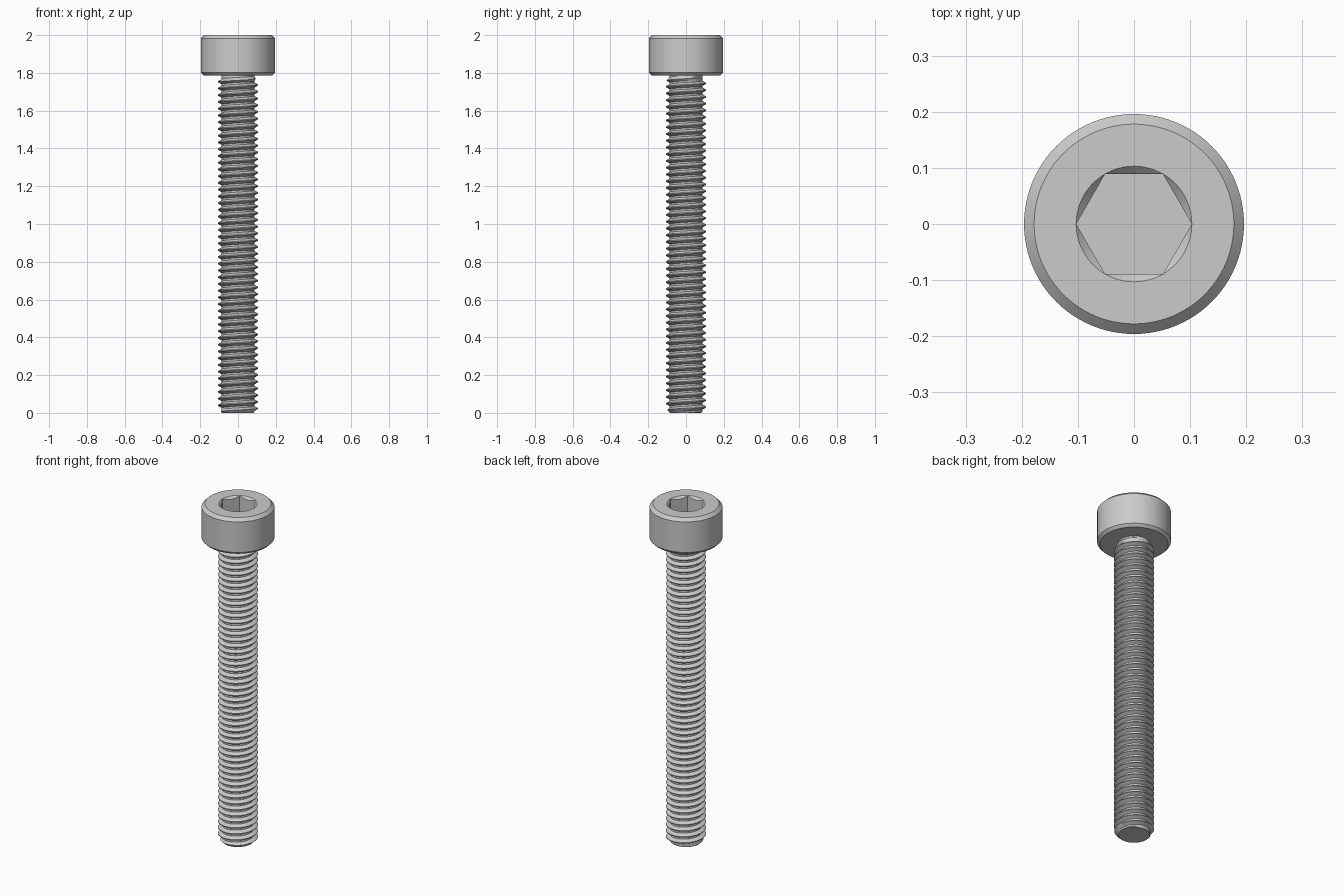
import bpy
import bmesh
from math import cos, sin, pi, radians

cube = bpy.data.objects.get("Cube")
if cube:
    bpy.data.objects.remove(cube)

SEG = 96                      # divisible by six so hex corners land on vertices
HEAD_BOTTOM, TOP = 1.786, 2.0
HEAD_R, CHAMFER = 0.196, 0.018
SOCKET_R, SOCKET_DEPTH = 0.103, 0.1
PITCH, CREST_R, ROOT_R = 0.0357, 0.107, 0.0865
TIP_R = 0.084

steel = bpy.data.materials.new("grey steel")
steel.use_nodes = True
steel.diffuse_color = (0.6, 0.6, 0.6, 1)
steel.node_tree.nodes["Principled BSDF"].inputs["Base Color"].default_value = (0.6, 0.6, 0.6, 1)


def finish(bm, name):
    bmesh.ops.remove_doubles(bm, verts=bm.verts, dist=1e-5)
    bmesh.ops.recalc_face_normals(bm, faces=bm.faces)
    mesh = bpy.data.meshes.new(name)
    bm.to_mesh(mesh)
    bm.free()
    mesh.materials.append(steel)
    obj = bpy.data.objects.new(name, mesh)
    bpy.context.collection.objects.link(obj)
    bpy.ops.object.select_all(action="DESELECT")
    obj.select_set(True)
    bpy.context.view_layer.objects.active = obj
    bpy.ops.object.shade_smooth_by_angle(angle=radians(30))
    return obj


def bridge(bm, lower, upper):
    n = len(lower)
    for i in range(n):
        j = (i + 1) % n
        bm.faces.new((lower[i], lower[j], upper[j], upper[i]))


def hex_radius(a):
    return SOCKET_R * cos(pi / 6) / cos(a % (pi / 3) - pi / 6)


# Head: stacked rings, with a round countersink meeting the hexagonal socket
def circle(r, z):
    return lambda a: (r, z)


rings = [
    circle(HEAD_R - 0.015, HEAD_BOTTOM),
    circle(HEAD_R, HEAD_BOTTOM + 0.015),
    circle(HEAD_R, TOP - CHAMFER),
    circle(HEAD_R - CHAMFER, TOP),
    circle(SOCKET_R, TOP),
    lambda a: (hex_radius(a), TOP - (SOCKET_R - hex_radius(a))),
    lambda a: (hex_radius(a), TOP - SOCKET_DEPTH),
]
bm = bmesh.new()
loops = []
for ring in rings:
    loop = []
    for i in range(SEG):
        a = 2 * pi * i / SEG
        r, z = ring(a)
        loop.append(bm.verts.new((r * cos(a), r * sin(a), z)))
    loops.append(loop)
for lower, upper in zip(loops, loops[1:]):
    bridge(bm, lower, upper)
bm.faces.new(loops[0][::-1])
bm.faces.new(loops[-1])
finish(bm, "socket_head")


# Shank: one helical strip, tapered at the tip and run out under the head
def limit(r, z):
    tip = TIP_R + max(z, -0.02)
    runout = ROOT_R + max(0, HEAD_BOTTOM - 0.008 - z)
    return min(r, tip, runout)


profile = [(0, ROOT_R), (0.25, ROOT_R), (0.5625, CREST_R), (0.6875, CREST_R), (1, ROOT_R)]
STEPS = 48
turns = int(HEAD_BOTTOM / PITCH) + 4
bm = bmesh.new()
previous = None
for i in range(STEPS * turns + 1):
    a = 2 * pi * i / STEPS
    base = PITCH * (i / STEPS - 2)
    row = []
    for share, r in profile:
        z = base + share * PITCH
        r = limit(r, z)
        row.append(bm.verts.new((r * cos(a), r * sin(a), z)))
    if previous:
        for k in range(len(profile) - 1):
            bm.faces.new((previous[k], row[k], row[k + 1], previous[k + 1]))
    previous = row
bmesh.ops.remove_doubles(bm, verts=bm.verts, dist=1e-5)

# Trim both ends flat and cap them
for z, normal in ((0, (0, 0, -1)), (HEAD_BOTTOM, (0, 0, 1))):
    cut = bmesh.ops.bisect_plane(
        bm, geom=bm.verts[:] + bm.edges[:] + bm.faces[:], dist=1e-6,
        plane_co=(0, 0, z), plane_no=normal, clear_outer=True)
    rim = [e for e in cut["geom_cut"] if isinstance(e, bmesh.types.BMEdge)]
    bmesh.ops.contextual_create(bm, geom=rim)
finish(bm, "threaded_shank")
